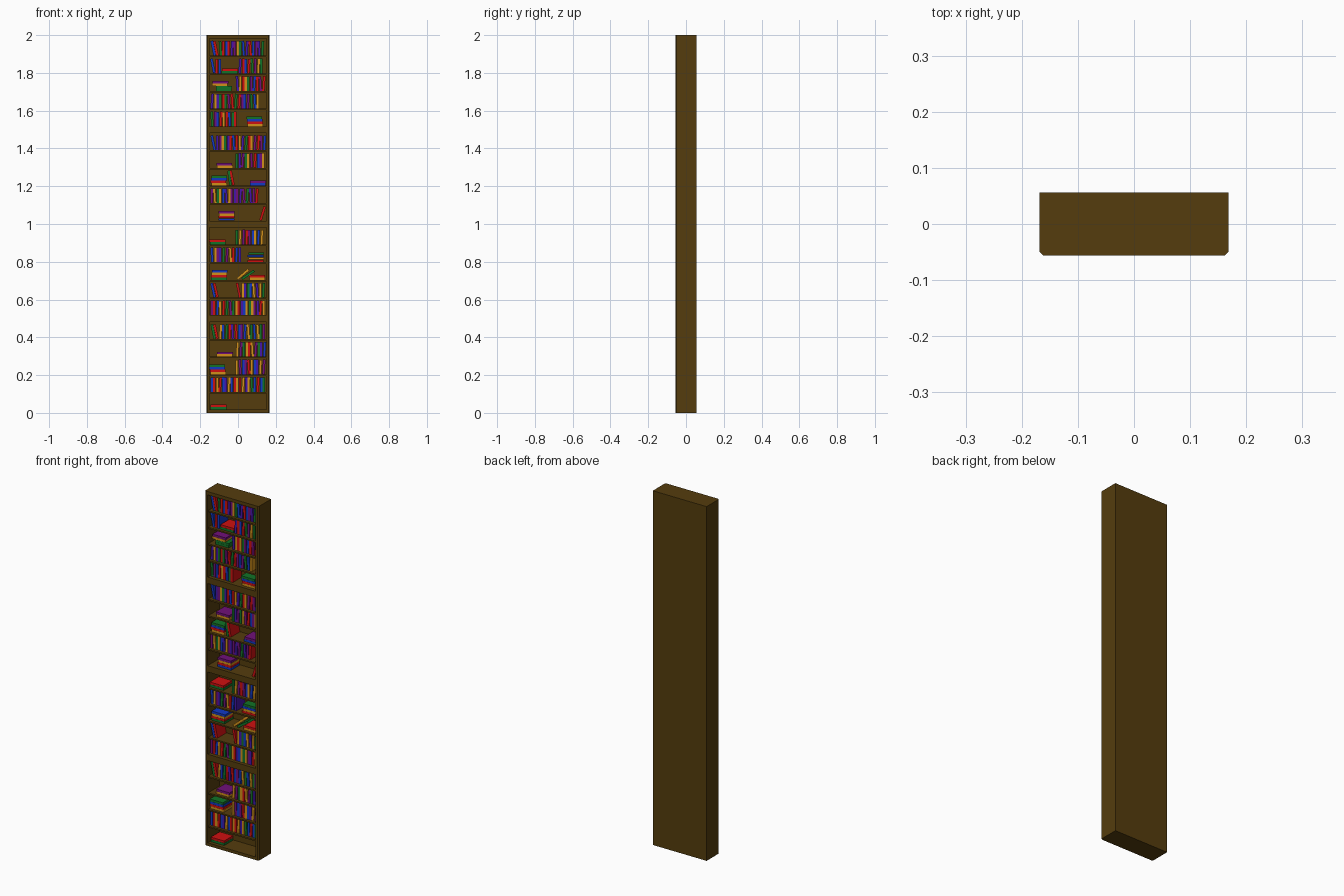
import bpy, bmesh, math, random
from mathutils import Matrix, Vector

if "Cube" in bpy.data.objects:
    bpy.data.objects.remove(bpy.data.objects["Cube"])

random.seed(7)
W, D = 0.168, 0.056          # outer half width and half depth
IN = 0.150                   # inner half width
PITCH, FLOOR = 0.0935, 0.017 # shelf spacing, first shelf height in a unit
BT, BH, BD = 0.0132, 0.079, 0.078  # book thickness, height, depth
BY = 0.003                   # book centre in y


def material(name, rgb):
    m = bpy.data.materials.new(name)
    m.diffuse_color = (*rgb, 1)
    m.use_nodes = True
    m.node_tree.nodes["Principled BSDF"].inputs["Base Color"].default_value = m.diffuse_color
    return m


WOOD = material("dark_wood", (0.09, 0.046, 0.004))
COVERS = [material(n, c) for n, c in (
    ("red", (0.62, 0.005, 0.005)), ("green", (0.006, 0.17, 0.02)),
    ("blue", (0.006, 0.04, 0.55)), ("orange", (0.65, 0.28, 0.01)),
    ("purple", (0.16, 0.005, 0.19)), ("indigo", (0.06, 0.008, 0.4)))]
R, G, B, O, P, I = range(6)


def finish(bm, name, mats):
    me = bpy.data.meshes.new(name)
    bm.to_mesh(me)
    bm.free()
    for m in mats:
        me.materials.append(m)
    ob = bpy.data.objects.new(name, me)
    bpy.context.collection.objects.link(ob)
    return ob


def add_box(bm, mat, size, color=0):
    """Unit cube scaled to size, then moved by mat."""
    geo = bmesh.ops.create_cube(bm, size=1, matrix=mat @ Matrix.Diagonal((*size, 1)))
    for f in {f for v in geo["verts"] for f in v.link_faces}:
        f.material_index = color


def board(name, x0, x1, y0, y1, z0, z1):
    bm = bmesh.new()
    c = Vector(((x0 + x1) / 2, (y0 + y1) / 2, (z0 + z1) / 2))
    add_box(bm, Matrix.Translation(c), (x1 - x0, y1 - y0, z1 - z0))
    return finish(bm, name, [WOOD])


def side_panel(name, s):
    """Upright with a chamfered outer front corner."""
    bm = bmesh.new()
    c = 0.006
    pts = [(s * IN, -D), (s * (W - c), -D), (s * W, -D + c), (s * W, D), (s * IN, D)]
    f = bm.faces.new([bm.verts.new((x, y, 0)) for x, y in pts])
    top = bmesh.ops.extrude_face_region(bm, geom=[f])["geom"]
    bmesh.ops.translate(bm, vec=(0, 0, 2),
                        verts=[v for v in top if isinstance(v, bmesh.types.BMVert)])
    bmesh.ops.recalc_face_normals(bm, faces=bm.faces)
    finish(bm, name, [WOOD])


# carcass: uprights, back and shelves of the four stacked units
side_panel("left_side", -1)
side_panel("right_side", 1)
board("back_panel", -IN, IN, 0.047, D, 0, 2)
for u in range(4):
    z = u * 0.5
    board(f"unit_{u}_base", -IN, IN, -D, 0.047, z, z + FLOOR)
    board(f"unit_{u}_top", -IN, IN, -D, 0.047, z + 0.481, z + 0.5)
    for i in range(1, 5):
        t = z + FLOOR + PITCH * i
        board(f"unit_{u}_shelf_{i}", -IN, IN, -0.051, 0.047, t - 0.008, t)


def upright(bm, x, z, color, lean=0.0):
    """Book standing at x (bottom left), leaning by an angle (positive = right)."""
    h = BH * random.uniform(0.97, 1.0)
    pivot = BT if lean > 0 else 0
    m = (Matrix.Translation((x + pivot, BY, z)) @ Matrix.Rotation(lean, 4, 'Y')
         @ Matrix.Translation((BT / 2 - pivot, 0, h / 2)))
    add_box(bm, m, (BT, BD, h), color)


def run(bm, z, x0, x1, lead=0):
    """Row of standing books, the first few leaning left."""
    x = x0
    n = 0
    color = random.randrange(6)
    while x + BT <= x1 + 0.001:
        if n < lead:
            upright(bm, x + 0.016, z, color, -0.2)
            x += BT + 0.001
            if n == lead - 1:
                x += 0.016
        else:
            lean = random.choice((0, 0, 0.0, 0.06, -0.06))
            pad = 0.004 if lean else 0
            upright(bm, x + (pad if lean < 0 else 0), z, color, lean)
            x += BT + 0.001 + pad
        color = (color + random.randrange(1, 6)) % 6
        n += 1


def stack(bm, z, x, colors):
    """Flat pile listed bottom to top, slightly shifted."""
    for i, c in enumerate(colors):
        m = Matrix.Translation((x + random.uniform(-0.003, 0.003), BY,
                                z + BT * (i + 0.5)))
        add_box(bm, m, (0.083, BD, BT - 0.0005), c)


RT = ("run", -0.012, 0.146)            # right-half row
FULL = ("run", -0.146, 0.146)
# shelf contents, from the top shelf down
SHELVES = [
    [FULL + (2,)],
    [("run", -0.148, -0.088, 1), ("stack", -0.045, (G, R)), ("run", 0.002, 0.142)],
    [("stack", -0.075, (G, G)), ("stack2", -0.094, (O, P)), RT],
    [("run", -0.146, 0.12)],
    [("run", -0.146, 0.005), ("stack", 0.088, (O, R, B, G))],
    [FULL + (1,)],
    [("stack", -0.07, (O, P)), RT],
    [("stack", -0.102, (O, R, B, G)), ("lean", -0.046, G, -0.14),
     ("lean", -0.03, R, -0.2), ("stack", 0.104, (B, P))],
    [("run", -0.146, 0.11)],
    [("stack", -0.06, (B, R, O, P)), ("lean", 0.112, R, 0.3)],
    [("stack", -0.106, (G, R)), RT],
    [("run", -0.146, 0.028), ("stack", 0.095, (R, O, B, G))],
    [("stack", -0.1, (G, R, O, B)), ("lean", -0.012, O, 0.87),
     ("lean", 0.012, G, 0.98), ("stack", 0.102, (O, R))],
    [("lean", -0.13, B, -0.22), ("lean", -0.115, R, -0.22), RT + (1,)],
    [FULL],
    [FULL + (2,)],
    [("stack", -0.07, (O, P)), RT],
    [("stack", -0.108, (O, R, B, G)), RT],
    [FULL],
    [("stack", -0.102, (G, R))],
]
for n, items in enumerate(SHELVES):
    u, i = 3 - n // 5, 4 - n % 5
    z = u * 0.5 + FLOOR + PITCH * i
    bm = bmesh.new()
    for kind, *a in items:
        if kind == "run":
            run(bm, z, *a)
        elif kind == "stack":
            stack(bm, z, *a)
        elif kind == "stack2":
            stack(bm, z + 2 * BT, *a)
        else:
            upright(bm, a[0], z, a[1], a[2])
    finish(bm, f"books_unit_{u}_shelf_{i}", COVERS)
